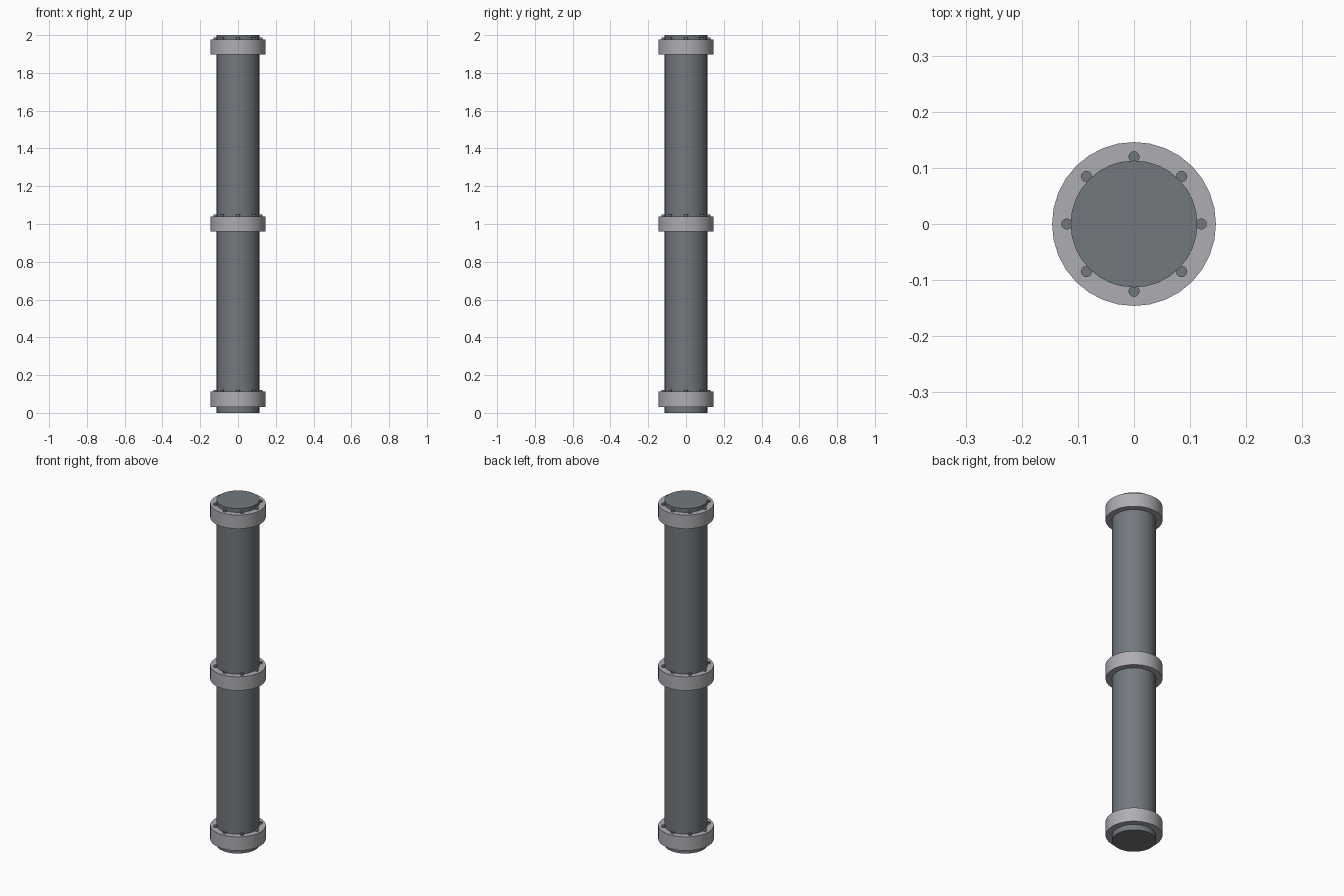
import bpy
from math import cos, sin, pi, radians

if "Cube" in bpy.data.objects:
    bpy.data.objects.remove(bpy.data.objects["Cube"])


def material(name, rgb):
    m = bpy.data.materials.new(name)
    m.diffuse_color = (*rgb, 1)
    m.use_nodes = True
    m.node_tree.nodes["Principled BSDF"].inputs["Base Color"].default_value = m.diffuse_color
    return m


pipe_mat = material("dark_steel", (0.17, 0.19, 0.21))
flange_mat = material("light_steel", (0.42, 0.42, 0.45))


def cylinder(name, radius, z0, z1, sides, mat, x=0, y=0):
    bpy.ops.mesh.primitive_cylinder_add(vertices=sides, radius=radius, depth=z1 - z0,
                                        location=(x, y, (z0 + z1) / 2))
    ob = bpy.context.object
    ob.name = name
    ob.data.materials.append(mat)
    bpy.ops.object.shade_smooth_by_angle(angle=radians(35))
    return ob


# Main pipe
cylinder("pipe", 0.113, 0, 2, 32, pipe_mat)

# Flange collars, each with a ring of eight bolt heads on its top face
for label, z in (("bottom", 0.072), ("middle", 1.0), ("top", 1.938)):
    cylinder(f"{label}_flange", 0.146, z - 0.04, z + 0.04, 32, flange_mat)
    for i in range(8):
        a = i * pi / 4
        cylinder(f"{label}_bolt_{i + 1}", 0.01, z + 0.03, z + 0.049, 12, pipe_mat,
                 0.12 * cos(a), 0.12 * sin(a))
